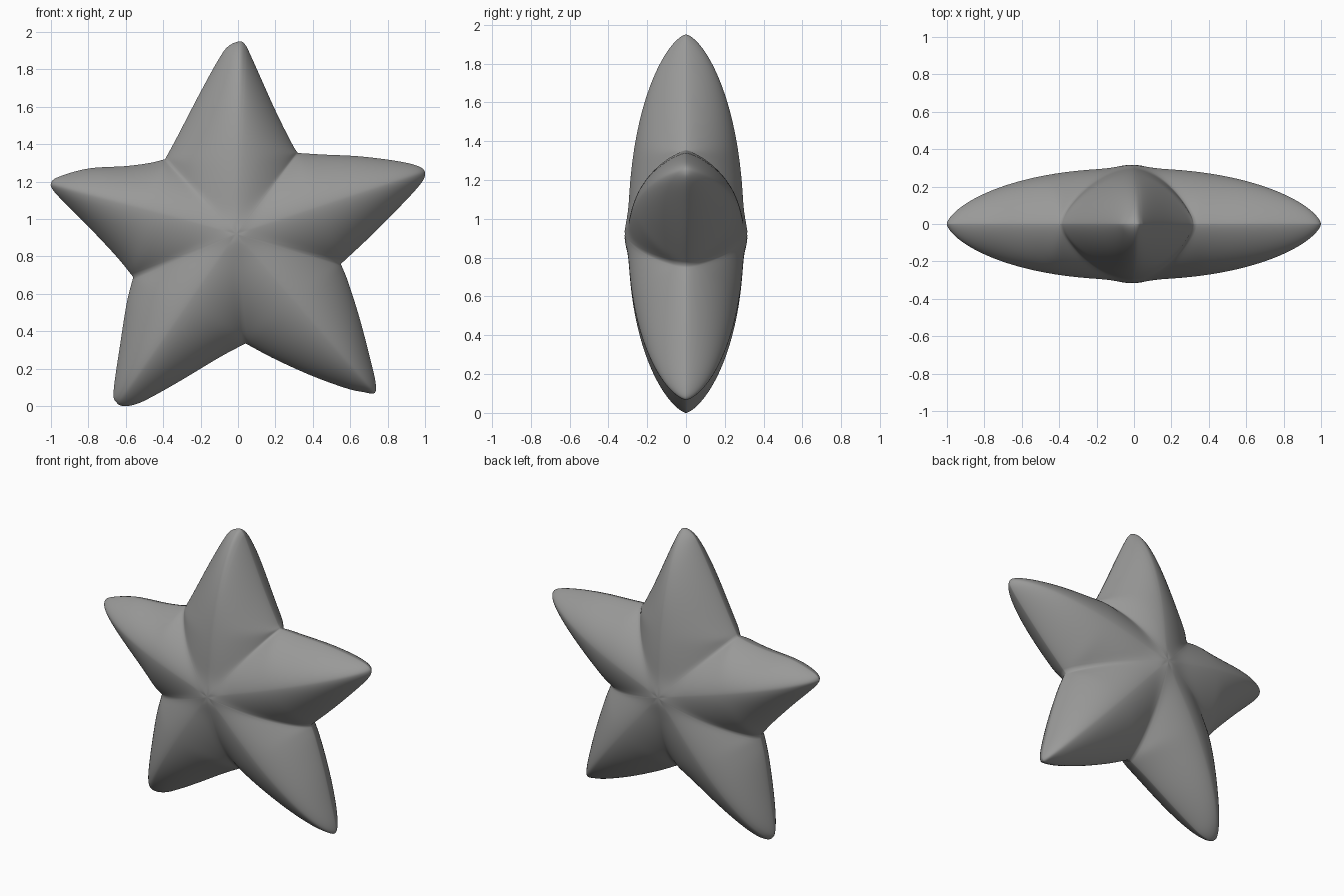
import bpy, bmesh, math
from mathutils import Vector as V

if "Cube" in bpy.data.objects:
    bpy.data.objects.remove(bpy.data.objects["Cube"])

C = V((-0.01, 0.92))          # hub of the star in the x-z plane
H0 = 0.298                    # half thickness at the hub
# Five arms, each traced notch to notch clockwise (first point is its notch)
ARMS = [
    [(-.39, 1.32), (-.33, 1.43), (-.2, 1.68), (-.1, 1.86), (-.05, 1.925), (.01, 1.95),
     (.04, 1.93), (.07, 1.87), (.2, 1.58), (.29, 1.4)],
    [(.32, 1.353), (.45, 1.345), (.65, 1.335), (.85, 1.31), (.97, 1.28), (1, 1.24),
     (.97, 1.18), (.85, 1.05), (.7, .9)],
    [(.55, .76), (.59, .66), (.65, .47), (.7, .28), (.735, .13), (.73, .07), (.67, .075),
     (.58, .095), (.4, .16), (.2, .25)],
    [(.04, .335), (-.1, .26), (-.3, .14), (-.45, .055), (-.54, .012), (-.61, 0), (-.65, .02),
     (-.665, .08), (-.63, .33), (-.595, .55)],
    [(-.56, .69), (-.65, .8), (-.8, .96), (-.92, 1.08), (-.985, 1.15), (-1, 1.19), (-.96, 1.225),
     (-.8, 1.27), (-.6, 1.283), (-.47, 1.3)],
]
STEPS, RINGS = 7, 40


def spline(pts, n):
    """Smooth curve through pts, keeping the end points sharp."""
    p = [V(q) for q in pts]
    p = [2 * p[0] - p[1]] + p + [2 * p[-1] - p[-2]]
    out = []
    for a, b, c, d in zip(p, p[1:], p[2:], p[3:]):
        for k in range(n):
            t = k / n
            out.append(.5 * (2*b + (c-a)*t + (2*a-5*b+4*c-d)*t*t + (3*b-a-3*c+d)*t**3))
    return out + [p[-2]]


class Arm:
    def __init__(self, pts):
        rel = [p - C for p in pts]
        tip = max(rel, key=lambda q: q.length)
        self.ax = tip.normalized()
        self.side = V((-self.ax.y, self.ax.x))
        self.L = max(q.dot(self.ax) for q in rel)
        self.edges = {}
        for sg in (1, -1):
            e = [(q.dot(self.ax), sg * q.dot(self.side)) for q in rel]
            self.edges[sg] = sorted(q for q in e if q[1] >= 0) + [(self.L + 1e-4, 0)]

    def width(self, s, sg):
        e = self.edges[sg]
        if s <= e[0][0]:
            return e[0][1] * (1 + .15 * min(1, (e[0][0] - s) / .4))
        for (s0, w0), (s1, w1) in zip(e, e[1:]):
            if s <= s1:
                return w0 + (w1 - w0) * (s - s0) / max(s1 - s0, 1e-6)
        return 0

    def height(self, p):
        q = p - C
        s, d = q.dot(self.ax), q.dot(self.side)
        w = self.width(s, 1 if d >= 0 else -1)
        x = min(1, abs(s) / self.L)
        r = min(1, abs(d) / max(w, 1e-5))
        h = H0 * (1 - x ** 2.2) ** .65 * (1 - r ** 1.65) ** .72
        return h * max(0, 1 - (s / .3) ** 2) if s < 0 else h


outlines = [spline(a + [ARMS[(i + 1) % 5][0]], STEPS) for i, a in enumerate(ARMS)]
arms = [Arm(o) for o in outlines]
loop = [p for o in outlines for p in o[:-1]]


def height(p):
    return sum(a.height(p) ** 24 for a in arms) ** (1 / 24)


# Puffed star: concentric rings, front and back sharing the rim
bm = bmesh.new()
rim = [bm.verts.new((p.x, 0, p.y)) for p in loop]
n = len(loop)
for sgn in (-1, 1):
    prev = rim
    for k in range(1, RINGS):
        t = math.cos(math.pi / 2 * k / RINGS)
        ring = []
        for p in loop:
            q = C + (p - C) * t
            ring.append(bm.verts.new((q.x, sgn * height(q), q.y)))
        for i in range(n):
            j = (i + 1) % n
            bm.faces.new((prev[i], prev[j], ring[j], ring[i]))
        prev = ring
    hub = bm.verts.new((C.x, sgn * height(C), C.y))
    for i in range(n):
        bm.faces.new((prev[i], prev[(i + 1) % n], hub))
for _ in range(3):
    bmesh.ops.smooth_vert(bm, verts=[v for v in bm.verts if abs(v.co.y) > .01], factor=.5,
                          use_axis_x=False, use_axis_y=True, use_axis_z=False)
bmesh.ops.recalc_face_normals(bm, faces=bm.faces)
for f in bm.faces:
    f.smooth = True
me = bpy.data.meshes.new("star")
bm.to_mesh(me)
bm.free()
mat = bpy.data.materials.new("grey")
mat.diffuse_color = (.32, .32, .315, 1)
mat.use_nodes = True
mat.node_tree.nodes["Principled BSDF"].inputs["Base Color"].default_value = mat.diffuse_color
me.materials.append(mat)
star = bpy.data.objects.new("star", me)
bpy.context.collection.objects.link(star)
